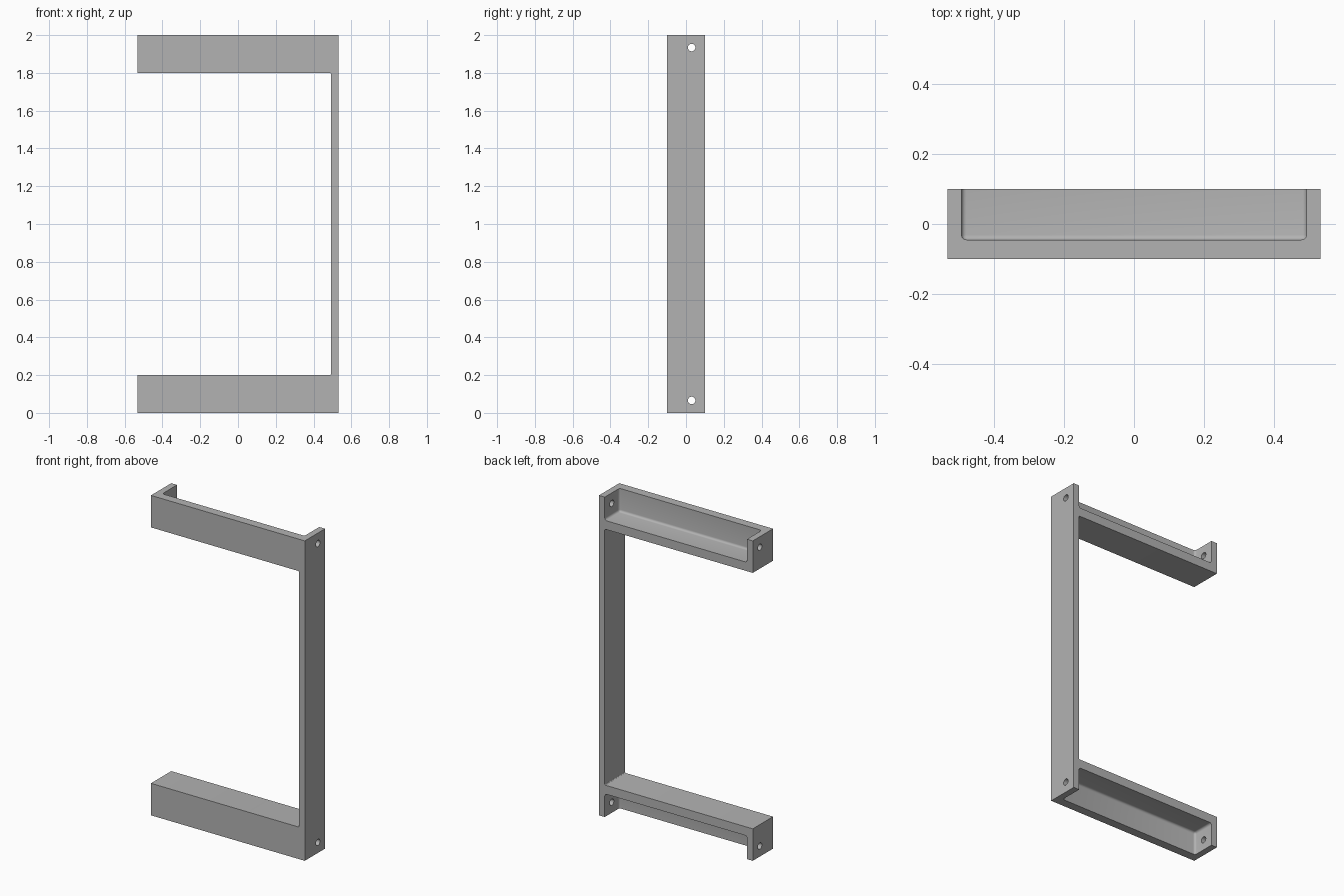
import bpy, bmesh
from mathutils import Matrix, Vector

cube = bpy.data.objects.get("Cube")
if cube:
    bpy.data.objects.remove(cube, do_unlink=True)

W, D, H = 0.532, 0.1, 2.0      # half width, half depth, height
ARM, SIDE, SKIN = 0.2, 0.04, 0.055
FILLET = 0.014

grey = bpy.data.materials.new("plain grey")
grey.use_nodes = True
grey.diffuse_color = (0.45, 0.45, 0.45, 1)
grey.node_tree.nodes["Principled BSDF"].inputs["Base Color"].default_value = (0.45, 0.45, 0.45, 1)


def add_object(name, bm):
    bmesh.ops.recalc_face_normals(bm, faces=bm.faces[:])
    mesh = bpy.data.meshes.new(name)
    bm.to_mesh(mesh)
    bm.free()
    mesh.materials.append(grey)
    obj = bpy.data.objects.new(name, mesh)
    bpy.context.collection.objects.link(obj)
    return obj


def cut(target, cutter):
    mod = target.modifiers.new(cutter.name, 'BOOLEAN')
    mod.operation = 'DIFFERENCE'
    mod.solver = 'EXACT'
    mod.object = cutter
    cutter.hide_render = True
    cutter.hide_set(True)


# C-shaped body: front profile extruded through the depth
bm = bmesh.new()
profile = [(-W, 0), (W, 0), (W, H), (-W, H), (-W, H - ARM),
           (W - SIDE, H - ARM), (W - SIDE, ARM), (-W, ARM)]
face = bm.faces.new([bm.verts.new((x, -D, z)) for x, z in profile])
extruded = bmesh.ops.extrude_face_region(bm, geom=[face])["geom"]
bmesh.ops.translate(bm, vec=(0, 2 * D, 0),
                    verts=[v for v in extruded if isinstance(v, bmesh.types.BMVert)])
# Slightly rounded inside corners between post and arms
inner = [e for e in bm.edges
         if all(abs(v.co.x - W + SIDE) < 1e-4 for v in e.verts)
         and abs(e.verts[0].co.z - e.verts[1].co.z) < 1e-4]
bmesh.ops.bevel(bm, geom=inner, offset=0.006, segments=3, affect='EDGES', profile=0.5)
frame = add_object("bracket_frame", bm)

# Filleted pockets, open at the back and at the outer end of each arm
for name, low, high in (("lower_pocket_cutter", -0.1, ARM - SKIN),
                        ("upper_pocket_cutter", H - ARM + SKIN, H + 0.1)):
    a = Vector((-W + SIDE, -D + SKIN, low))
    b = Vector((W - SIDE, D + 0.1, high))
    bm = bmesh.new()
    bmesh.ops.create_cube(bm, size=1, matrix=Matrix.Translation((a + b) / 2)
                          @ Matrix.Diagonal((*(b - a), 1)))
    bmesh.ops.bevel(bm, geom=bm.edges[:], offset=FILLET, segments=4,
                    affect='EDGES', profile=0.5)
    cut(frame, add_object(name, bm))

# Screw holes through the end walls
for name, z in (("lower_hole_cutter", 0.066), ("upper_hole_cutter", H - 0.066)):
    bm = bmesh.new()
    bmesh.ops.create_cone(bm, cap_ends=True, segments=32, radius1=0.02, radius2=0.02,
                          depth=3 * W, matrix=Matrix.Translation((0, 0.03, z))
                          @ Matrix.Rotation(1.5707963, 4, 'Y'))
    cut(frame, add_object(name, bm))

# Bake the cuts and smooth only the fillets and hole walls
bpy.context.view_layer.objects.active = frame
frame.select_set(True)
for mod in list(frame.modifiers):
    cutter = mod.object
    bpy.ops.object.modifier_apply(modifier=mod.name)
    bpy.data.objects.remove(cutter, do_unlink=True)
bpy.ops.object.shade_smooth_by_angle(angle=0.52)
